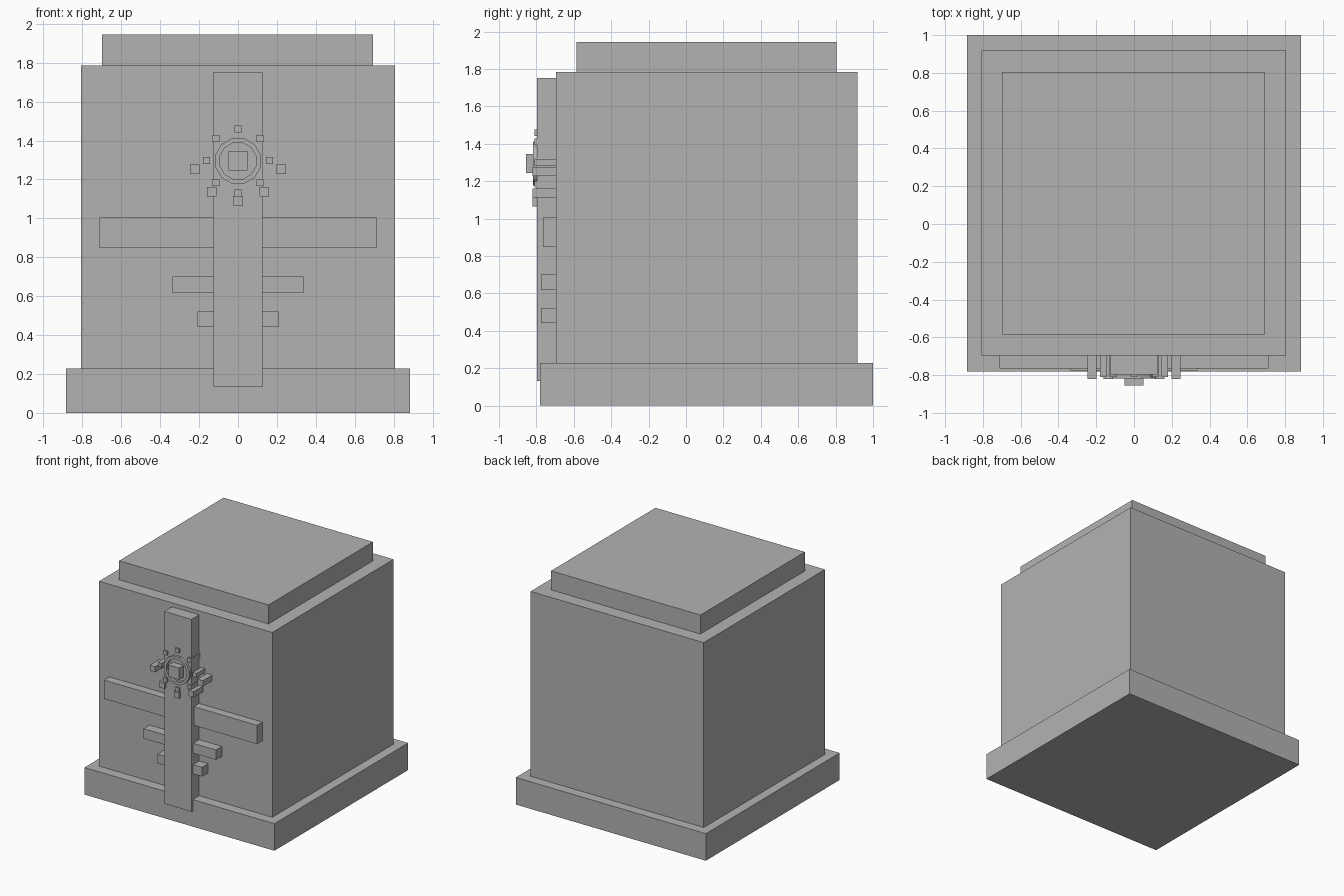
import bpy
import math
from mathutils import Matrix

cube = bpy.data.objects.get("Cube")
if cube:
    bpy.data.objects.remove(cube, do_unlink=True)

stone = bpy.data.materials.new("grey stone")
stone.use_nodes = True
stone.diffuse_color = (0.45, 0.45, 0.45, 1)
stone.node_tree.nodes["Principled BSDF"].inputs["Base Color"].default_value = stone.diffuse_color

WALL = -0.695   # front face of the main block
CX, CZ = 0.0, 1.295   # centre of the round ornament


def box(name, x, y, z, turn=0.0):
    """Box from (min, max) ranges, optionally turned about the ornament centre."""
    bpy.ops.mesh.primitive_cube_add(size=1)
    ob = bpy.context.object
    ob.name = name
    mid = [(a + b) / 2 for a, b in (x, y, z)]
    size = [b - a for a, b in (x, y, z)]
    ob.data.transform(Matrix.Translation(mid) @ Matrix.Diagonal((*size, 1)))
    if turn:
        pivot = Matrix.Translation((CX, 0, CZ))
        ob.data.transform(pivot @ Matrix.Rotation(turn, 4, 'Y') @ pivot.inverted())
    ob.data.materials.append(stone)
    return ob


def stud(name, x, z, size, front):
    h = size / 2
    box(name, (x - h, x + h), (front, WALL + 0.01), (z - h, z + h))


# Stacked blocks
box("base", (-0.885, 0.885), (-0.78, 1.0), (0, 0.228))
box("main_block", (-0.808, 0.806), (WALL, 0.918), (0.228, 1.785))
box("top_cap", (-0.698, 0.694), (-0.585, 0.805), (1.785, 1.945))

# Raised cross on the front
box("cross_upright", (-0.127, 0.125), (-0.797, WALL), (0.132, 1.752))
for name, half, front, low, high in (
        ("upper_arm", 0.713, -0.765, 0.847, 1.005),
        ("middle_arm", 0.337, -0.775, 0.617, 0.7),
        ("lower_arm", 0.208, -0.775, 0.442, 0.52)):
    box(name, (-half, half), (front, WALL), (low, high))

# Round ornament: ring of short bars around a square boss
SEGMENTS = 12
for i in range(SEGMENTS):
    half = 0.118 * math.tan(math.pi / SEGMENTS)
    box("ring_bar", (-half, half), (-0.818, -0.79),
        (CZ + 0.093, CZ + 0.117), math.tau * i / SEGMENTS)
box("centre_boss", (-0.05, 0.05), (-0.855, -0.79), (CZ - 0.05, CZ + 0.05))

# Studs around the ring, small then large
for x, z in ((0, 1.46), (0.113, 1.41), (0.162, 1.298), (0.113, 1.183), (0, 1.132)):
    for side in ((-1, 1) if x else (1,)):
        stud("small_stud", side * x, z, 0.035, -0.81)
for x, z in ((0.222, 1.252), (0.136, 1.137), (0, 1.09)):
    for side in ((-1, 1) if x else (1,)):
        stud("large_stud", side * x, z, 0.049, -0.82)
